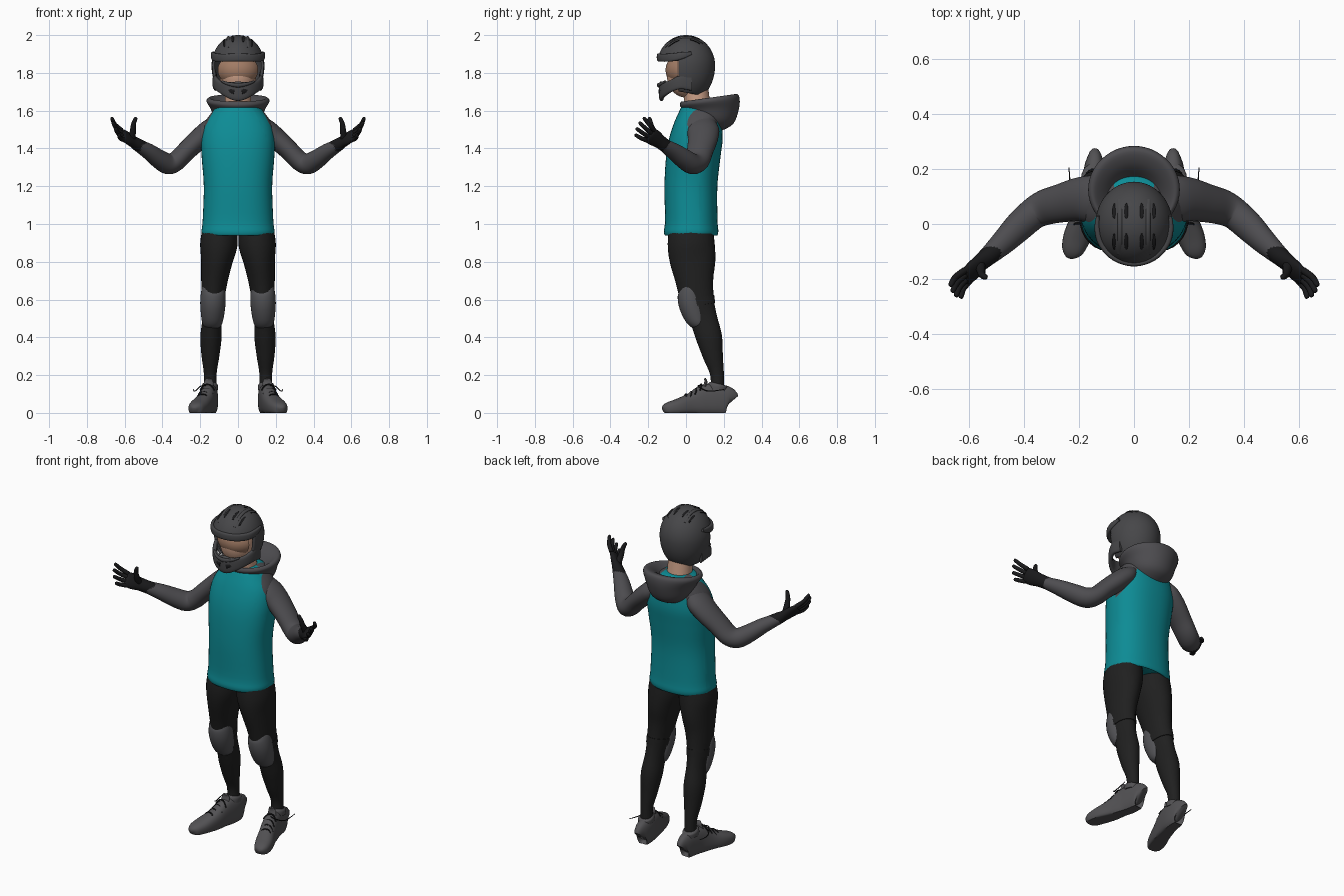
import bpy, bmesh, math
from mathutils import Vector


def material(name, rgb):
    m = bpy.data.materials.new(name)
    m.diffuse_color = (*rgb, 1)
    return m


TEAL = material("teal_cloth", (0.004, 0.26, 0.30))
GRAY = material("gray_cloth", (0.075, 0.073, 0.080))
SHELL = material("helmet_gray", (0.062, 0.062, 0.066))
PADC = material("pad_gray", (0.085, 0.085, 0.092))
SHOE = material("shoe_gray", (0.085, 0.083, 0.088))
BLACK = material("legging_black", (0.014, 0.014, 0.014))
GLOVE = material("glove_black", (0.010, 0.010, 0.011))
SKIN = material("skin", (0.62, 0.36, 0.25))
LENS = material("lens_brown", (0.36, 0.20, 0.13))


def finish(name, bm, mats, mirror=False, angle=50):
    bmesh.ops.recalc_face_normals(bm, faces=bm.faces)
    me = bpy.data.meshes.new(name)
    bm.to_mesh(me)
    bm.free()
    ob = bpy.data.objects.new(name, me)
    bpy.context.collection.objects.link(ob)
    for m in mats:
        me.materials.append(m)
    if mirror:
        ob.modifiers.new("Mirror", 'MIRROR').use_mirror_merge = False
    bpy.ops.object.select_all(action='DESELECT')
    ob.select_set(True)
    bpy.context.view_layer.objects.active = ob
    bpy.ops.object.shade_smooth_by_angle(angle=math.radians(angle))
    return ob


def smooth_rows(rows, steps):
    """Catmull-Rom interpolation of rows of numbers."""
    out = []
    for i in range(len(rows) - 1):
        a, b, c, d = (rows[max(0, min(len(rows) - 1, i + k))] for k in (-1, 0, 1, 2))
        for s in range(steps):
            t = s / steps
            out.append([0.5 * (2 * q + (r - p) * t + (2 * p - 5 * q + 4 * r - w) * t * t
                               + (3 * q - p - 3 * r + w) * t ** 3)
                        for p, q, r, w in zip(a, b, c, d)])
    return out + [list(rows[-1])]


def section(n, p=2.0):
    """Unit superellipse outline."""
    pts = []
    for k in range(n):
        a = 2 * math.pi * k / n
        c, s = math.cos(a), math.sin(a)
        pts.append((math.copysign(abs(c) ** (2 / p), c), math.copysign(abs(s) ** (2 / p), s)))
    return pts


def bridge(rings):
    bm = bmesh.new()
    vr = [[bm.verts.new(v) for v in r] for r in rings]
    n = len(vr[0])
    for a, b in zip(vr, vr[1:]):
        for k in range(n):
            bm.faces.new((a[k], a[(k + 1) % n], b[(k + 1) % n], b[k]))
    bm.faces.new(vr[0])
    bm.faces.new(vr[-1])
    return bm


def tube(name, rows, mat, ref, n=20, steps=4, p=2.0, mirror=True, floor=None):
    """Sweep an ellipse along rows of x, y, z, radius along ref, other radius."""
    rows = smooth_rows(rows, steps)
    pos = [Vector(r[:3]) for r in rows]
    rings = []
    for i, r in enumerate(rows):
        t = (pos[min(i + 1, len(pos) - 1)] - pos[max(i - 1, 0)]).normalized()
        u = Vector(ref)
        u = (u - t * u.dot(t)).normalized()
        w = t.cross(u)
        ring = [pos[i] + u * c * r[3] + w * s * r[4] for c, s in section(n, p)]
        if floor is not None:
            for v in ring:
                v.z = max(v.z, floor)
        rings.append(ring)
    return finish(name, bridge(rings), [mat], mirror)


def loft(rows, n=48, steps=4, p=2.0):
    """Stack level ellipses from rows of y, z, x radius, y radius, backward rise."""
    return bridge([[(rx * c, cy + ry * s, cz + rise * s) for c, s in section(n, p)]
                   for cy, cz, rx, ry, rise in smooth_rows(rows, steps)])


def ball(center, radii, u=48, v=32, low=1.0):
    bm = bmesh.new()
    bmesh.ops.create_uvsphere(bm, u_segments=u, v_segments=v, radius=1)
    for q in bm.verts:
        z = q.co.z * (low if q.co.z < 0 else 1)
        q.co = [center[0] + q.co.x * radii[0], center[1] + q.co.y * radii[1], center[2] + z * radii[2]]
    return bm


def cut(bm, co, no):
    bmesh.ops.bisect_plane(bm, geom=bm.verts[:] + bm.edges[:] + bm.faces[:],
                           plane_co=co, plane_no=no, dist=1e-5)


def remove(bm, test):
    bad = [f for f in bm.faces if test(f.calc_center_median())]
    bmesh.ops.delete(bm, geom=bad, context='FACES')


# Sweatshirt body with raglan shoulders cut into the mesh
bm = loft([(.027, .955, .165, .12, 0), (.027, .938, .183, .136, 0), (.027, .96, .193, .144, 0),
           (.028, 1.02, .187, .139, 0), (.026, 1.2, .181, .140, 0), (.038, 1.35, .192, .144, 0),
           (.052, 1.45, .195, .142, 0), (.062, 1.53, .178, .127, 0), (.073, 1.59, .140, .112, 0),
           (.075, 1.625, .105, .095, 0), (.075, 1.64, .07, .07, 0)], p=2.3)
SEAMS = ((1.9, 1.845), (2.2, 1.79))   # front and back slope, height
for k, h in SEAMS:
    for s in (1, -1):
        cut(bm, (0, 0, h), (s * k, 0, 1))
cut(bm, (0, .07, 0), (0, 1, 0))
for f in bm.faces:
    c = f.calc_center_median()
    k, h = SEAMS[c.y > .07]
    f.material_index = int(c.z + k * abs(c.x) > h and c.z > 1.3)
finish("sweatshirt", bm, [TEAL, GRAY])

# Hood lying on the back, and neck
finish("hood", loft([(.08, 1.60, .08, .085, .01), (.10, 1.64, .115, .112, .025), (.12, 1.668, .150, .143, .02),
                     (.125, 1.65, .167, .158, .02), (.13, 1.61, .145, .150, 0), (.13, 1.56, .125, .12, -.03),
                     (.12, 1.52, .09, .06, -.03)]), [GRAY])
finish("neck", loft([(.065, 1.55, .075, .075, 0), (.06, 1.64, .070, .068, 0), (.045, 1.76, .068, .068, 0)], n=28),
       [SKIN])

# Sleeves
tube("sleeve", [(.10, .09, 1.55, .06, .04), (.15, .09, 1.50, .085, .055), (.20, .09, 1.455, .08, .056),
                (.27, .075, 1.39, .07, .052), (.325, .06, 1.335, .065, .052), (.37, .035, 1.318, .058, .055),
                (.42, -.01, 1.345, .055, .050), (.475, -.065, 1.385, .046, .042), (.535, -.12, 1.42, .034, .032)],
     GRAY, (0, 1, 0), n=28)

# Gloves: palm, four fingers and thumb
spread = Vector((-.28, -.55, -.79))
back = Vector((.77, .40, -.55))
knuckle, tips = Vector((.608, -.188, 1.47)), Vector((.658, -.245, 1.512))
tube("glove_palm", [(.50, -.092, 1.402, .037, .035), (.535, -.12, 1.422, .036, .033), (.56, -.142, 1.438, .038, .026),
                    (.588, -.17, 1.457, .045, .022), (.61, -.19, 1.472, .042, .017), (.617, -.197, 1.478, .03, .008)],
     GLOVE, spread)
for i, name in enumerate(("index", "middle", "ring", "little")):
    k = (i - 1.5) / 1.5
    a = knuckle + spread * .034 * k
    b = tips + spread * .052 * k - back * .008
    b += (b - a) * (.10, .16, .10, -.10)[i]
    m = a.lerp(b, .5) + back * .008
    e = a.lerp(b, .92)
    tube(name + "_finger", [(*a, .0125, .0125), (*m, .0115, .0115), (*e, .0095, .0095), (*b, .003, .003)],
         GLOVE, spread, n=12)
tube("thumb", [(.562, -.145, 1.445, .02, .02), (.557, -.172, 1.49, .016, .016), (.553, -.186, 1.53, .0125, .0125),
               (.542, -.193, 1.558, .010, .010), (.539, -.194, 1.566, .003, .003)], GLOVE, (1, 0, 0), n=12)

# Legs
X = (1, 0, 0)
tube("leg", [(.092, .027, 1.02, .085, .11), (.101, .027, .9, .099, .124), (.113, .036, .8, .083, .120),
             (.125, .045, .7, .070, .100), (.133, .060, .6, .060, .088), (.138, .092, .5, .051, .073),
             (.143, .122, .4, .056, .069), (.146, .143, .3, .047, .053), (.147, .165, .2, .033, .036),
             (.147, .165, .09, .036, .038)], BLACK, X, n=28)

# Knee pads and their straps
tube("knee_pad", [(.128, .000, .688, .035, .02), (.129, .008, .672, .054, .046), (.131, .020, .64, .064, .064),
                  (.133, .029, .58, .067, .069), (.135, .051, .51, .060, .060), (.137, .070, .47, .050, .042),
                  (.138, .080, .452, .03, .02)], PADC, X, n=28)
tube("knee_strap", [(.1325, .060, .605, .063, .091), (.135, .068, .565, .060, .088)], BLACK, X, n=28, steps=1)

# Shoes
tube("shoe", [(.142, .234, .055, .018, .05), (.143, .222, .062, .034, .075), (.147, .165, .068, .042, .085),
              (.158, .10, .065, .044, .085), (.178, .03, .045, .047, .062), (.205, -.04, .03, .050, .046),
              (.222, -.09, .022, .042, .036), (.229, -.112, .018, .028, .026), (.231, -.122, .014, .010, .012)],
     SHOE, X, n=28, p=2.5, floor=0.0)
tube("shoe_collar", [(.149, .165, .12, .043, .052), (.149, .168, .145, .043, .052), (.149, .17, .155, .036, .042)],
     SHOE, X)
tube("shoe_tongue", [(.162, .09, .11, .028, .012), (.155, .105, .16, .025, .009), (.153, .100, .182, .015, .005)],
     SHOE, X, n=14)
for i, (cx, y, z) in enumerate(((.163, .075, .148), (.171, .048, .126), (.180, .022, .108), (.189, -.005, .096))):
    tube(f"lace_{i}", [(cx - .038, y - .01, z - .028, .004, .004), (cx - .016, y, z, .004, .004),
                       (cx + .016, y + .008, z, .004, .004), (cx + .038, y, z - .028, .004, .004)],
         GLOVE, (0, 1, 0), n=6)
tube("lace_loop", [(.17, .07, .145, .003, .003), (.20, .065, .14, .003, .003), (.228, .12, .115, .003, .003),
                   (.237, .205, .125, .002, .002)], GLOVE, (0, 0, 1), n=6)

# Head and goggle lens
finish("head", ball((0, -.005, 1.80), (.098, .098, .13)), [SKIN])
bm = ball((0, 0, 1.815), (.118, .108, .095))
cut(bm, (0, -.045, 0), (0, 1, 0))
remove(bm, lambda c: c.y > -.045)
finish("goggle_lens", bm, [LENS])

# Helmet shell with face opening
HC, HR = Vector((0, 0, 1.84)), Vector((.140, .154, .160))
bm = ball(HC, HR, 64, 48, low=1.25)
cut(bm, (0, 0, 1.865), (0, 0, 1))
cut(bm, (0, -.04, 0), (0, 1, 0))
cut(bm, (0, 0, 1.695), (0, .18, 1))
remove(bm, lambda c: c.z + .18 * c.y < 1.695 or (c.y < -.04 and c.z < 1.865))
sol = finish("helmet_shell", bm, [SHELL]).modifiers.new("Thickness", 'SOLIDIFY')
sol.thickness, sol.offset = .014, -1


def across(half):
    """Complete a half path by reflecting it over the centre."""
    return half + [(-r[0], *r[1:]) for r in reversed(half[:-1])]


# Brow band and chin guard
Z = (0, 0, 1)
tube("helmet_brow", across([(.132, .03, 1.905, .008, .006), (.134, -.02, 1.892, .018, .010),
                            (.118, -.075, 1.882, .021, .011), (.07, -.124, 1.880, .021, .011),
                            (0, -.144, 1.882, .021, .011)]), SHELL, Z, p=3, mirror=False)
tube("chin_guard", across([(.120, .03, 1.755, .050, .010), (.122, -.03, 1.75, .036, .012),
                           (.100, -.08, 1.73, .030, .012), (.055, -.120, 1.712, .040, .013),
                           (0, -.130, 1.703, .052, .014)]), SHELL, Z, p=3, mirror=False)
tube("chin_ridge", across([(.085, -.108, 1.755, .006, .006), (.05, -.134, 1.742, .009, .007),
                           (0, -.146, 1.735, .012, .008)]), SHELL, Z, n=12, mirror=False)
tube("chin_vent", [(.02, -.143, 1.70, .012, .004), (.04, -.137, 1.705, .011, .004), (.062, -.124, 1.715, .005, .004)],
     GLOVE, Z, n=10)


# Helmet vents and raised ribs following the dome
def on_dome(x, y, lift):
    d = max(0, 1 - (x / HR.x) ** 2 - (y / HR.y) ** 2)
    return (x, y, HC.z + HR.z * math.sqrt(d) + lift)


for x in (.028, .072):
    for label, y0, y1 in (("front", -.092, -.035), ("rear", .02, .075)):
        rows = [(*on_dome(x, y0 + (y1 - y0) * t, 0), r, .003)
                for t, r in ((0, .003), (.2, .007), (.5, .008), (.8, .006), (1, .002))]
        tube(f"{label}_vent_{int(x * 1000)}", rows, GLOVE, X, n=10, steps=2)
tube("helmet_rib", [(*on_dome(.05, -.11 + .2 * t, -.002), .010, .007 * math.sin(math.pi * (.1 + .8 * t)))
                    for t in (0, .2, .4, .6, .8, 1)], SHELL, X, n=12)
